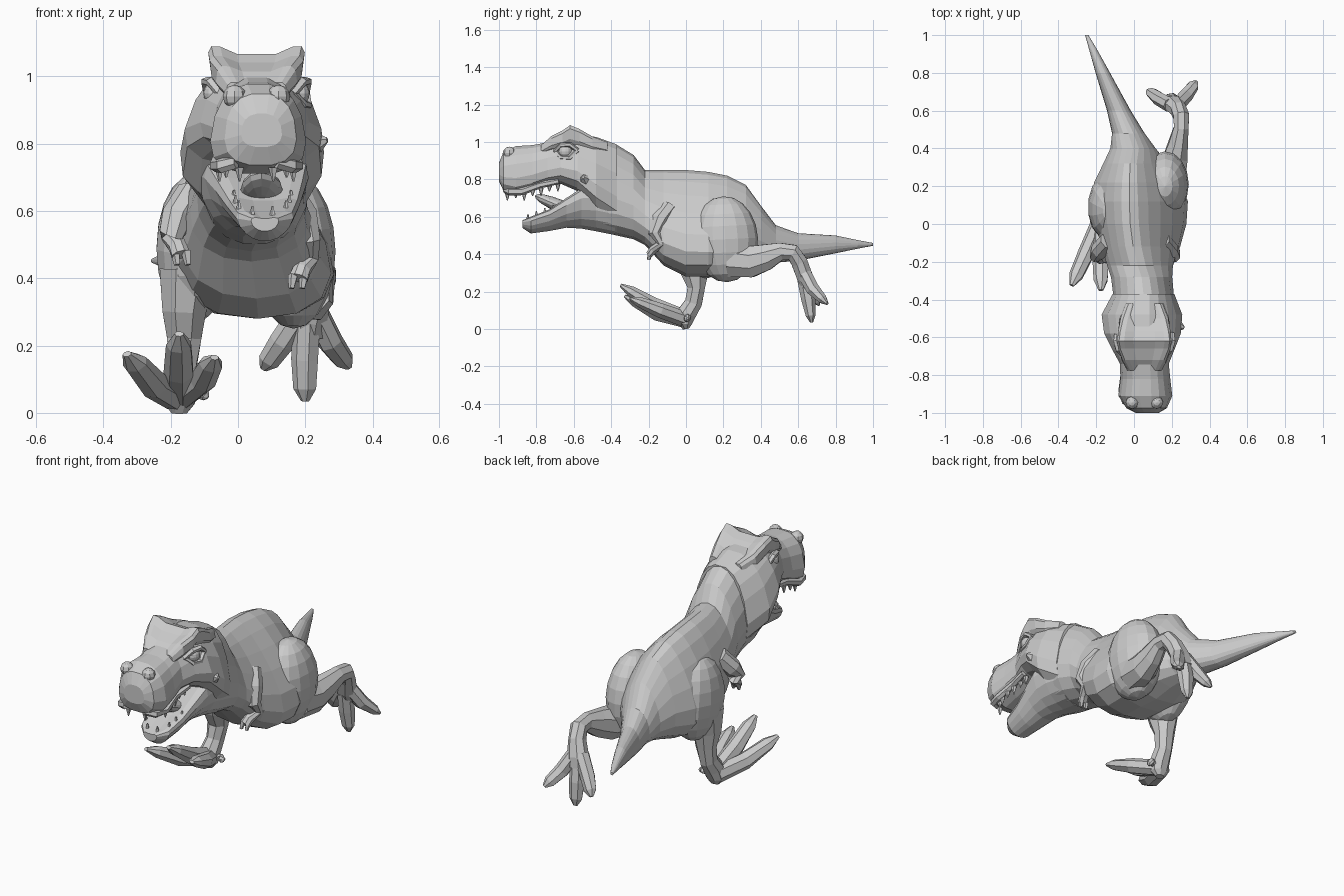
import bpy, bmesh, math
from mathutils import Vector, Matrix

HX = 0.055  # head centre line


def make(name, bm):
    bmesh.ops.recalc_face_normals(bm, faces=bm.faces)
    me = bpy.data.meshes.new(name)
    bm.to_mesh(me)
    bm.free()
    ob = bpy.data.objects.new(name, me)
    bpy.context.collection.objects.link(ob)
    return ob


def skin(name, rings):
    """Bridge equal-sized rings of points and cap both ends."""
    bm = bmesh.new()
    loops = [[bm.verts.new(p) for p in r] for r in rings]
    n = len(loops[0])
    for a, b in zip(loops, loops[1:]):
        for i in range(n):
            j = (i + 1) % n
            bm.faces.new((a[i], a[j], b[j], b[i]))
    bm.faces.new(loops[0])
    bm.faces.new(loops[-1])
    return make(name, bm)


def spow(v, p):
    return math.copysign(abs(v) ** p, v)


def loft(name, secs, n=16, p=0.9, dip=0.0):
    """Sections across y: (y, x, z low, z high, half width, top taper, lean)."""
    rings = []
    for y, x, lo, hi, w, taper, lean in secs:
        ring = []
        for i in range(n):
            t = math.tau * (i + 0.5) / n
            c, s = spow(math.cos(t), p), spow(math.sin(t), p)
            z = (lo + hi) / 2 + s * (hi - lo) / 2
            if s > 0:
                z -= dip * s * (1 - abs(c)) * (hi - lo)
            ring.append((x + w * c * (1 - taper * s) - lean * s, y, z))
        rings.append(ring)
    return skin(name, rings)


def tube(name, pts, n=8):
    """Limb through (x, y, z, sideways radius, depth radius)."""
    rings = []
    for k, q in enumerate(pts):
        a, b = pts[max(k - 1, 0)], pts[min(k + 1, len(pts) - 1)]
        t = (Vector(b[:3]) - Vector(a[:3])).normalized()
        side = (Vector((1, 0, 0)) - t * t.x).normalized()
        up = t.cross(side)
        rings.append([Vector(q[:3]) + side * q[3] * math.cos(u) + up * q[4] * math.sin(u)
                      for u in (math.tau * (i + 0.5) / n for i in range(n))])
    return skin(name, rings)


def blob(name, loc, rad, tilt=0.0, u=12, v=8):
    bm = bmesh.new()
    m = Matrix.Translation(loc) @ Matrix.Rotation(tilt, 4, 'X') @ Matrix.Diagonal((*rad, 1))
    bmesh.ops.create_uvsphere(bm, u_segments=u, v_segments=v, radius=1, matrix=m)
    return make(name, bm)


def toe(name, base, mid, tip, r):
    b, m, t = Vector(base), Vector(mid), Vector(tip)
    q = m.lerp(t, 0.7)
    return tube(name, [(*b, r, r), (*m, r, r * .95), (*q, r * .85, r * .65), (*t, r * .3, r * .2)], 7)


# trunk, neck and tail
loft("body", [
    (-.50, .05, .53, .95, .14, .10, 0),
    (-.37, .05, .50, .985, .155, .25, 0),
    (-.28, .04, .48, .93, .155, .30, 0),
    (-.22, .03, .45, .85, .165, .35, .01),
    (-.12, .025, .34, .85, .19, .42, .03),
    (.00, .02, .28, .85, .215, .48, .04),
    (.12, .015, .28, .84, .225, .50, .04),
    (.22, .005, .29, .82, .205, .50, .03),
    (.32, .00, .32, .77, .155, .45, .02),
    (.40, -.005, .345, .66, .115, .30, 0),
    (.48, -.03, .355, .555, .085, .15, 0),
    (.60, -.08, .365, .512, .062, .15, 0),
    (.80, -.165, .405, .50, .038, .1, 0),
    (.92, -.215, .43, .475, .022, 0, 0),
    (1.0, -.25, .445, .46, .009, 0, 0)], 18, .92)

# skull with snout
loft("upper_head", [
    (-1.0, .07, .79, .89, .06, .1, 0),
    (-.975, .067, .735, .95, .105, .12, 0),
    (-.91, .06, .71, .98, .138, .18, 0),
    (-.82, .06, .735, .985, .127, .2, 0),
    (-.74, .055, .765, 1.00, .125, .18, 0),
    (-.67, .05, .775, 1.02, .155, .22, 0),
    (-.58, .045, .735, 1.04, .19, .30, 0),
    (-.48, .042, .63, 1.03, .20, .30, 0),
    (-.37, .05, .55, .99, .155, .25, 0)], 16, .78)

# brow crest, sagging between the two horns
loft("brow_crest", [
    (-.775, HX, .93, .995, .09, .1, 0),
    (-.72, HX, .95, 1.05, .12, .05, 0),
    (-.66, HX, .96, 1.085, .138, -.05, 0),
    (-.62, HX, .97, 1.118, .14, -.10, 0),
    (-.57, HX, .96, 1.095, .138, -.05, 0),
    (-.50, HX, .94, 1.05, .13, .05, 0),
    (-.42, HX, .93, 1.015, .10, .1, 0)], 16, .6, .55)

# open lower jaw with hollowed top
loft("lower_jaw", [
    (-.875, .08, .54, .59, .04, -.2, 0),
    (-.83, .08, .51, .62, .08, -.3, 0),
    (-.73, .075, .523, .665, .10, -.32, 0),
    (-.64, .065, .54, .735, .125, -.32, 0),
    (-.56, .055, .535, .80, .148, -.28, 0),
    (-.48, .045, .52, .82, .16, -.2, 0),
    (-.38, .05, .50, .80, .15, -.05, 0)], 16, .88, .3)
blob("tongue", (.07, -.67, .655), (.065, .15, .035), -.4)

# paired head details
for s, side in ((-1, "right"), (1, "left")):
    X = lambda d: HX + s * d
    blob(side + "_eye", (X(.128), -.645, .95), (.03, .036, .034))
    for h, dz in ((1, .985), (-1, .915)):  # eyelids
        tube(side + "_eyelid", [
            (X(.105), -.70, .95, .015, .012), (X(.135), -.665, dz, .018, .014),
            (X(.148), -.62, dz, .018, .014), (X(.145), -.58, .955, .015, .012)], 6)
    tube(side + "_cheek_spike", [
        (X(.13), -.53, .79, .07, .07), (X(.18), -.54, .805, .035, .035), (X(.21), -.55, .812, .008, .008)], 6)
    # soft nostril bump
    blob(side + "_nostril", (X(.065), -.945, .94), (.035, .035, .035), 0, 8, 6)
    tube(side + "_lip", [
        (X(.06), -.965, .745, .015, .02), (X(.105), -.94, .735, .018, .022),
        (X(.122), -.88, .735, .018, .02), (X(.108), -.78, .77, .018, .018), (X(.12), -.68, .79, .015, .015)], 6)
    # teeth: upper row hangs, lower row stands
    for i in range(7):
        y = -.955 + i * .045
        d = (.05, .09, .11, .112, .106, .1, .1)[i]
        z = .73 + max(0, i - 2) * .012
        tube(side + "_upper_tooth", [(X(d), y, z, .015, .015), (X(d), y, z - (.042, .03)[i % 2], .003, .003)], 5)
    for i in range(5):
        y = -.845 + i * .045
        d = (.03, .07, .08, .085, .09)[i]
        tube(side + "_lower_tooth", [(X(d) + .018, y, .575 + i * .016, .012, .012),
                                     (X(d) + .018, y, .615 + i * .016, .003, .003)], 5)

# small arms with two claws
for s, side, cx, dz in ((-1, "right", -.005, .07), (1, "left", .015, 0)):
    A = lambda d: cx + s * d
    tube(side + "_arm", [
        (A(.13), -.09, .65, .05, .05), (A(.175), -.14, .58, .05, .05),
        (A(.195), -.165, .51 + dz * .3, .038, .038), (A(.195), -.13, .46 + dz, .032, .032),
        (A(.175), -.175, .425 + dz, .028, .024), (A(.165), -.195, .40 + dz, .03, .02)])
    for k in (-.016, .016):
        tube(side + "_claw", [(A(.165 + k), -.19, .41 + dz, .016, .016),
                              (A(.16 + k), -.20, .37 + dz, .009, .009)], 5)

# planted right leg
blob("right_thigh", (-.13, .09, .49), (.115, .18, .22), .1, 14, 10)
tube("right_shin", [
    (-.15, .05, .42, .09, .12), (-.16, .045, .30, .07, .08), (-.16, .055, .22, .055, .05),
    (-.165, .04, .14, .045, .05), (-.17, .005, .085, .052, .055), (-.175, -.005, .03, .05, .04),
    (-.175, .0, .0, .025, .018)])
toe("right_foot_outer_toe", (-.185, .0, .05), (-.25, -.15, .085), (-.33, -.325, .175), .046)
toe("right_foot_middle_toe", (-.175, .0, .055), (-.175, -.17, .125), (-.175, -.35, .235), .046)
toe("right_foot_inner_toe", (-.17, .0, .05), (-.105, -.14, .10), (-.07, -.30, .165), .043)
toe("right_foot_spur", (-.15, .0, .06), (-.11, .01, .06), (-.09, .0, .045), .02)

# raised left leg trailing behind
blob("left_thigh", (.165, .21, .48), (.125, .175, .23), .05, 16, 10)
tube("left_shin", [
    (.19, .24, .37, .09, .10), (.22, .35, .36, .07, .09), (.235, .43, .385, .055, .075),
    (.25, .51, .415, .042, .05), (.25, .57, .41, .045, .047), (.235, .605, .36, .045, .047),
    (.21, .635, .28, .06, .047), (.205, .65, .23, .055, .035)])
toe("left_foot_outer_toe", (.23, .63, .30), (.275, .68, .21), (.33, .755, .135), .039)
toe("left_foot_middle_toe", (.205, .635, .27), (.20, .655, .16), (.20, .672, .035), .042)
toe("left_foot_inner_toe", (.19, .63, .30), (.13, .665, .21), (.075, .71, .13), .039)
